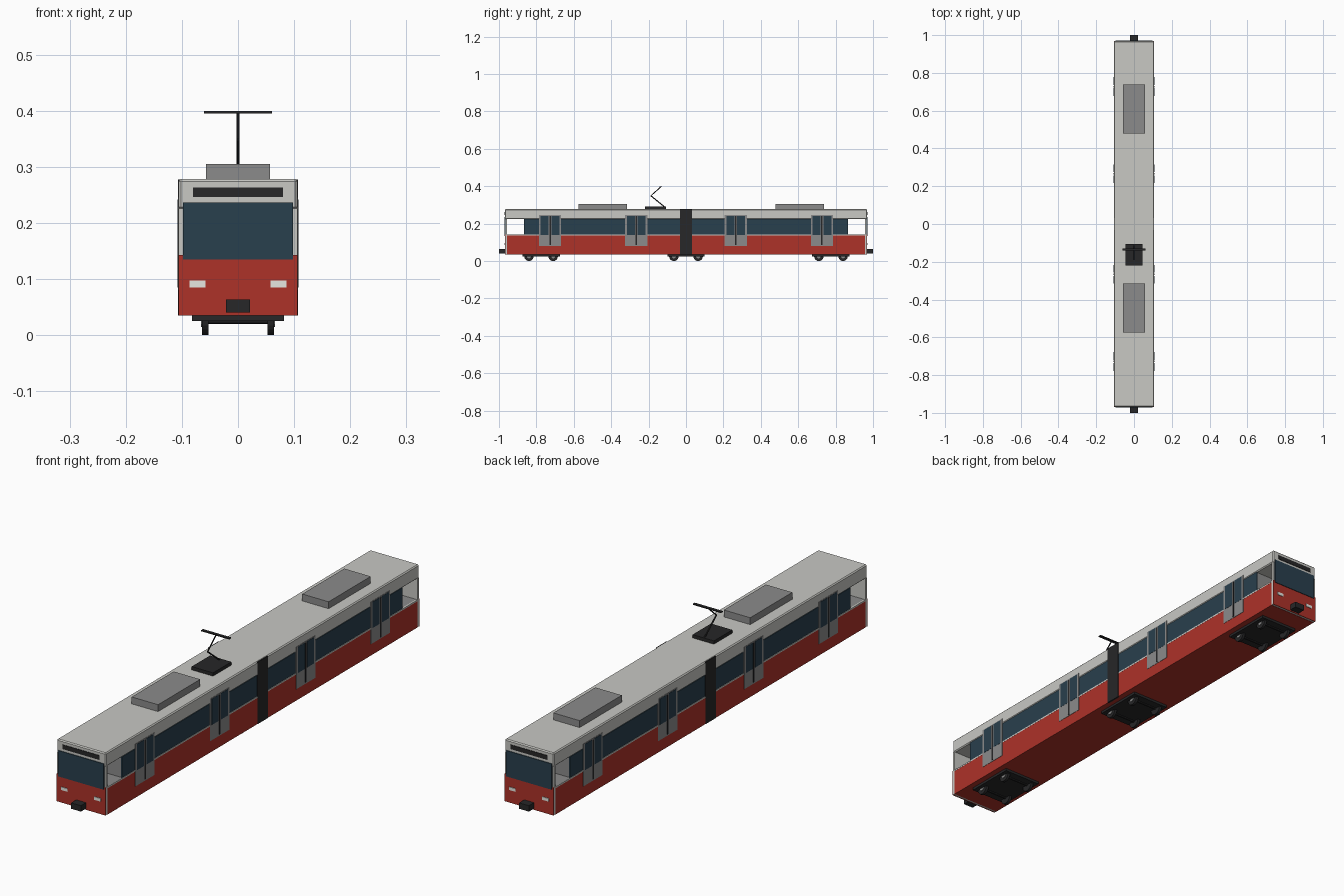
import bpy, bmesh, math
from mathutils import Vector

if "Cube" in bpy.data.objects:
    bpy.data.objects.remove(bpy.data.objects["Cube"])


def material(name, rgb):
    m = bpy.data.materials.new(name)
    m.diffuse_color = (*rgb, 1)
    m.use_nodes = True
    m.node_tree.nodes["Principled BSDF"].inputs["Base Color"].default_value = m.diffuse_color
    return m


RED = material("red paint", (0.42, 0.032, 0.022))
LIGHT = material("light grey", (0.58, 0.58, 0.55))
MID = material("mid grey", (0.26, 0.26, 0.26))
DARK = material("black", (0.02, 0.02, 0.021))
GLASS = material("blue glass", (0.022, 0.05, 0.075))
LAMP = material("lamp white", (0.85, 0.85, 0.8))


def finish(bm, name, mat):
    me = bpy.data.meshes.new(name)
    bm.to_mesh(me)
    bm.free()
    me.materials.append(mat)
    ob = bpy.data.objects.new(name, me)
    bpy.context.collection.objects.link(ob)
    return ob


def box(name, mat, x, y, z, bevel=0):
    """Box from (min, max) ranges on each axis."""
    bm = bmesh.new()
    bmesh.ops.create_cube(bm, size=1)
    for v in bm.verts:
        v.co = Vector([(r[0] + r[1]) / 2 + c * (r[1] - r[0])
                       for c, r in zip(v.co, (x, y, z))])
    if bevel:
        bmesh.ops.bevel(bm, geom=bm.edges[:], offset=bevel, segments=1, affect='EDGES')
    return finish(bm, name, mat)


def rod(name, mat, a, b, r, sides=8):
    """Cylinder between two points."""
    a, b = Vector(a), Vector(b)
    bm = bmesh.new()
    bmesh.ops.create_cone(bm, cap_ends=True, segments=sides, radius1=r, radius2=r,
                          depth=(b - a).length)
    q = (b - a).to_track_quat('Z', 'Y')
    for v in bm.verts:
        v.co = q @ v.co + (a + b) / 2
    return finish(bm, name, mat)


def span(s, a, b):
    """Range a..b mirrored to side s."""
    return tuple(sorted((s * a, s * b)))


W = 0.106

# Main body: red lower hull, floor, inner saloon and roof
box("lower_body", RED, (-W, W), (-0.957, 0.957), (0.035, 0.138))
box("floor", MID, (-0.105, 0.105), (-0.957, 0.957), (0.137, 0.143))
box("saloon_core", MID, (-0.102, 0.102), (-0.864, 0.864), (0.14, 0.226))
box("roof", LIGHT, (-W, W), (-0.968, 0.968), (0.224, 0.278), 0.004)

# Sides: windows, belt line, articulation and doors
for s in (-1, 1):
    box("side_windows", GLASS, span(s, 0.10, 0.1045), (-0.866, 0.866), (0.143, 0.2245))
    box("belt_line", LIGHT, span(s, 0.10, 0.1064), (-0.957, 0.957), (0.1375, 0.143))
    box("articulation", DARK, span(s, 0.10, 0.1072), (-0.032, 0.032), (0.035, 0.277))
    for y in (-0.727, -0.266, 0.266, 0.727):
        box("door_frame", MID, span(s, 0.10, 0.1072), (y - 0.059, y + 0.059), (0.08, 0.245))
        box("door_seam", DARK, span(s, 0.105, 0.1082), (y - 0.004, y + 0.004), (0.085, 0.24))
        for d in (-1, 1):
            c = y + d * 0.029
            box("door_glass", GLASS, span(s, 0.105, 0.108), (c - 0.021, c + 0.021), (0.14, 0.242))

# Both cab ends
for s in (-1, 1):
    box("end_wall", LIGHT, (-W, W), span(s, 0.957, 0.9655), (0.036, 0.226))
    box("end_apron", RED, (-W, W), span(s, 0.9655, 0.9685), (0.035, 0.143))
    box("windscreen", GLASS, (-0.098, 0.098), span(s, 0.962, 0.971), (0.135, 0.236))
    box("destination_panel", DARK, (-0.08, 0.08), span(s, 0.965, 0.970), (0.246, 0.263))
    for t in (-1, 1):
        box("headlight", LAMP, span(t, 0.058, 0.086), span(s, 0.965, 0.971), (0.085, 0.097))
    box("coupler", DARK, (-0.021, 0.021), span(s, 0.965, 1.0), (0.04, 0.063))

# Bogies with four wheels each
for y in (-0.775, 0, 0.775):
    box("bogie_frame", DARK, (-0.082, 0.082), (y - 0.1, y + 0.1), (0.025, 0.036))
    for dy in (-0.065, 0.065):
        yy = y + dy
        rod("axle", DARK, (-0.055, yy, 0.025), (0.055, yy, 0.025), 0.005)
        for s in (-1, 1):
            rod("wheel", DARK, (s * 0.053, yy, 0.025), (s * 0.064, yy, 0.025), 0.025, 20)
            rod("wheel_hub", MID, (s * 0.06, yy, 0.025), (s * 0.066, yy, 0.025), 0.011, 12)

# Roof equipment boxes
for y in ((-0.575, -0.315), (0.478, 0.738)):
    box("roof_unit", MID, (-0.057, 0.057), y, (0.276, 0.305))

# Pantograph
box("pantograph_base", DARK, (-0.046, 0.046), (-0.22, -0.107), (0.277, 0.291))
rod("pantograph_lower_arm", DARK, (0, -0.114, 0.289), (0, -0.188, 0.349), 0.003)
rod("pantograph_upper_arm", DARK, (0, -0.188, 0.349), (0, -0.135, 0.396), 0.0025)
box("pantograph_bar", DARK, (-0.061, 0.061), (-0.141, -0.129), (0.395, 0.399))
